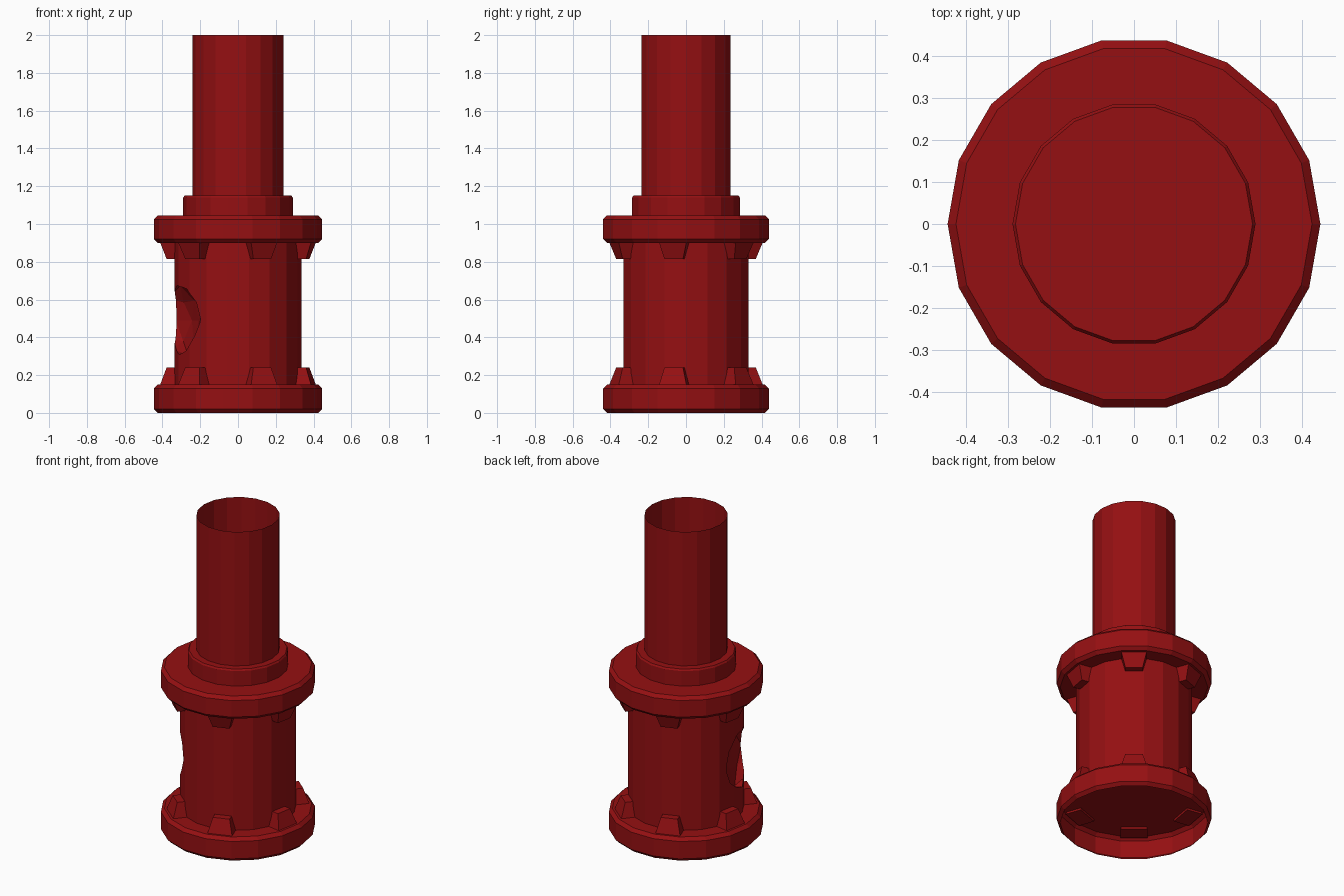
import bpy, bmesh, random
from math import cos, sin, radians, tau
from mathutils import Vector, Matrix

if "Cube" in bpy.data.objects:
    bpy.data.objects.remove(bpy.data.objects["Cube"])

SIDES = 18
red = bpy.data.materials.new("red_paint")
red.diffuse_color = (0.3, 0.005, 0.006, 1)
red.use_nodes = True
red.node_tree.nodes["Principled BSDF"].inputs["Base Color"].default_value = red.diffuse_color


def finish(name, bm):
    mesh = bpy.data.meshes.new(name)
    bm.to_mesh(mesh)
    bm.free()
    mesh.materials.append(red)
    obj = bpy.data.objects.new(name, mesh)
    bpy.context.collection.objects.link(obj)
    return obj


def turned(name, profile, cap_bottom=True, cap_top=True):
    """Sweep (radius, z) points around the z axis."""
    bm = bmesh.new()
    rings = [[bm.verts.new((r * cos(tau * i / SIDES), r * sin(tau * i / SIDES), z))
              for i in range(SIDES)] for r, z in profile]
    for a, b in zip(rings, rings[1:]):
        for i in range(SIDES):
            j = (i + 1) % SIDES
            bm.faces.new((a[i], a[j], b[j], b[i]))
    if cap_bottom:
        bm.faces.new(rings[0][::-1])
    if cap_top:
        bm.faces.new(rings[-1])
    return finish(name, bm)


# Flanges, collar and open pipe
turned("lower_flange", [(.425, 0), (.445, .02), (.445, .13), (.425, .15)], cap_bottom=False)
turned("upper_flange", [(.425, .9), (.445, .92), (.445, 1.025), (.425, 1.045)])
turned("collar", [(.29, 1.045), (.29, 1.14), (.283, 1.15)], cap_bottom=False)
turned("upper_pipe", [(.24, 1.15), (.24, 2)], cap_bottom=False, cap_top=False)
barrel = turned("lower_barrel", [(.335, .15), (.335, .9)])

# Ragged dent broken out of the barrel
random.seed(4)
bm = bmesh.new()
bmesh.ops.create_icosphere(bm, subdivisions=2, radius=1)
for v in bm.verts:
    v.co *= random.uniform(.84, 1.12)
a = radians(202)
bm.transform(Matrix.Translation((.36 * cos(a), .36 * sin(a), .49))
             @ Matrix.Rotation(a, 4, 'Z') @ Matrix.Diagonal((.13, .22, .2, 1)))
cutter = finish("dent_cutter", bm)
cutter.hide_render = True
cutter.hide_viewport = True
mod = barrel.modifiers.new("dent", 'BOOLEAN')
mod.operation = 'DIFFERENCE'
mod.solver = 'EXACT'
mod.object = cutter


def gussets(name, base, tip):
    """Six tapered blocks between a flange and the barrel."""
    bm = bmesh.new()
    for k in range(6):
        before = set(bm.verts)
        bmesh.ops.create_cube(bm, size=2)
        rot = Matrix.Rotation(radians(50 + 60 * k), 3, 'Z')
        for v in set(bm.verts) - before:
            at_tip = v.co.z > 0
            half = .05 if at_tip else .077
            outer = .375 if at_tip else .41
            v.co = rot @ Vector((outer if v.co.x > 0 else .31,
                                 half * v.co.y, tip if at_tip else base))
    bmesh.ops.recalc_face_normals(bm, faces=bm.faces)
    return finish(name, bm)


gussets("lower_gussets", .135, .24)
gussets("upper_gussets", .915, .815)
